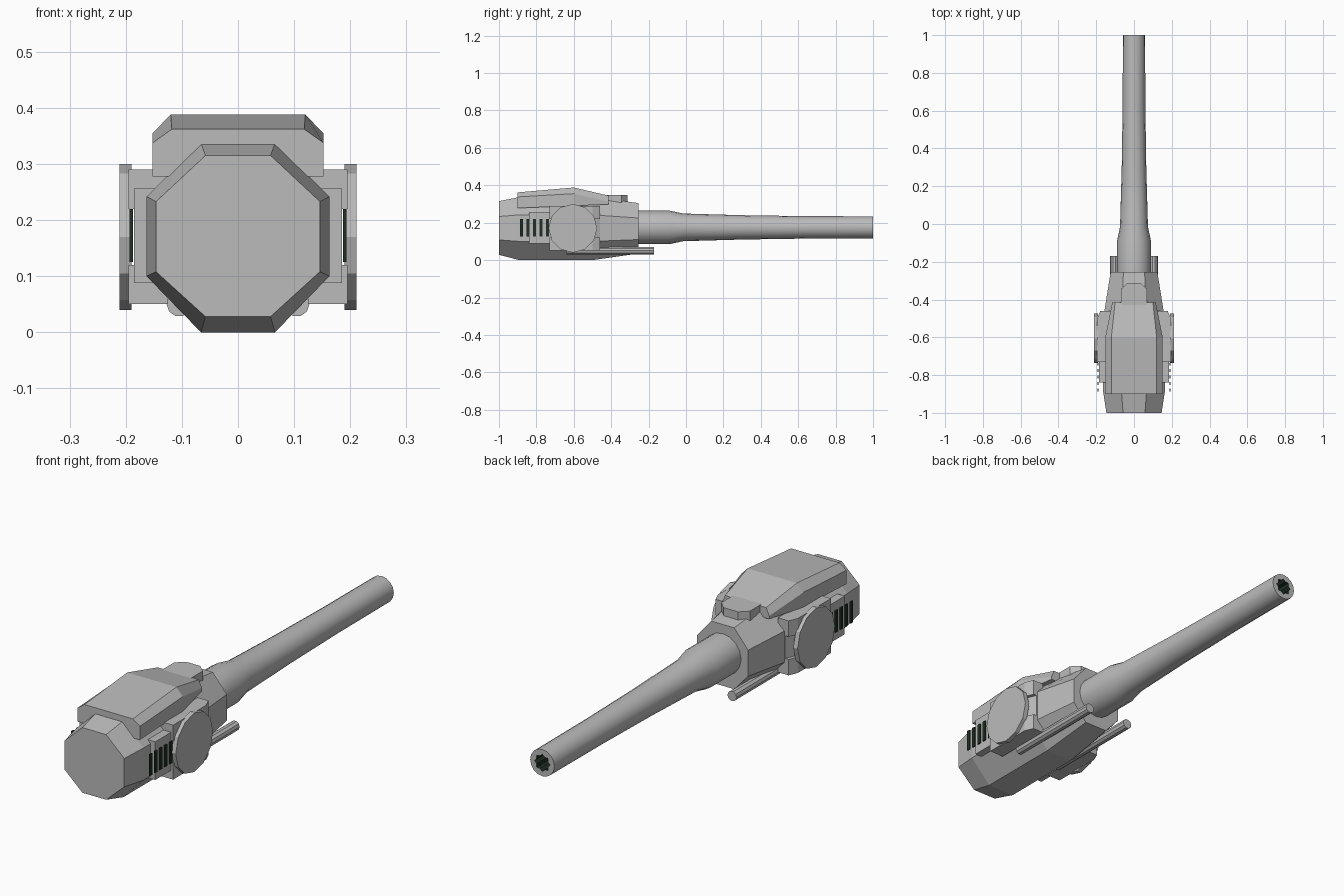
import bpy, bmesh, math

if "Cube" in bpy.data.objects:
    bpy.data.objects.remove(bpy.data.objects["Cube"])


def material(name, colour):
    m = bpy.data.materials.new(name)
    m.diffuse_color = (*colour, 1)
    m.use_nodes = True
    m.node_tree.nodes["Principled BSDF"].inputs["Base Color"].default_value = m.diffuse_color
    return m


GREY = material("steel grey", (0.5, 0.5, 0.5))
DARK = material("dark green black", (0.015, 0.03, 0.018))


def loft(name, rings, mat=GREY, smooth=False):
    """Skin a row of equal-length rings and cap both ends."""
    bm = bmesh.new()
    rows = [[bm.verts.new(p) for p in ring] for ring in rings]
    n = len(rows[0])
    for a, b in zip(rows, rows[1:]):
        for i in range(n):
            j = (i + 1) % n
            bm.faces.new((a[i], a[j], b[j], b[i]))
    bm.faces.new(rows[0])
    bm.faces.new(rows[-1])
    bmesh.ops.recalc_face_normals(bm, faces=bm.faces)
    me = bpy.data.meshes.new(name)
    bm.to_mesh(me)
    bm.free()
    me.materials.append(mat)
    ob = bpy.data.objects.new(name, me)
    bpy.context.collection.objects.link(ob)
    if smooth:
        bpy.ops.object.select_all(action='DESELECT')
        ob.select_set(True)
        bpy.context.view_layer.objects.active = ob
        bpy.ops.object.shade_smooth_by_angle(angle=math.radians(35))
    return ob


def box(name, x, y, z, mat=GREY):
    return loft(name, [[(x[0], v, z[0]), (x[1], v, z[0]), (x[1], v, z[1]), (x[0], v, z[1])] for v in y], mat)


def ring_y(y, r, n, cx=0, cz=0.175):
    return [(cx + r * math.cos(math.tau * i / n), y, cz + r * math.sin(math.tau * i / n)) for i in range(n)]


# Octagonal hull: y, half width, corner half width, bottom, lower side, upper side, top
hull = []
for y, w, c, z0, z1, z2, z3 in [(-1, 0.146, 0.058, 0.028, 0.108, 0.233, 0.315),
                                (-0.89, 0.163, 0.066, 0, 0.1, 0.242, 0.337),
                                (-0.5, 0.163, 0.066, 0, 0.1, 0.242, 0.337),
                                (-0.255, 0.124, 0.056, 0.035, 0.11, 0.225, 0.305)]:
    hull.append([(-c, y, z0), (c, y, z0), (w, y, z1), (w, y, z2),
                 (c, y, z3), (-c, y, z3), (-w, y, z2), (-w, y, z1)])
loft("hull", hull)

# Armoured roof: y, half width, top half width, bottom, shoulder, top
roof = []
for y, w, t, z0, z1, z2 in [(-0.9, 0.152, 0.118, 0.278, 0.338, 0.362),
                            (-0.6, 0.152, 0.12, 0.29, 0.355, 0.388),
                            (-0.415, 0.115, 0.1, 0.298, 0.312, 0.345)]:
    roof.append([(-w, y, z0), (w, y, z0), (w, y, z1), (t, y, z2), (-t, y, z2), (-w, y, z1)])
loft("roof_plate", roof)

# Small hatch ahead of the roof
hatch = [(-0.07, -0.43), (0.07, -0.43), (0.07, -0.345), (0.035, -0.312), (-0.035, -0.312), (-0.07, -0.345)]
loft("hatch", [[(x, y, z) for x, y in hatch] for z in (0.29, 0.348)])

# Barrel with a fluted dark bore
profile = [(-0.27, 0.09), (-0.09, 0.09), (-0.015, 0.074), (0.3, 0.065), (0.64, 0.06), (1, 0.059)]
N = 16
rings = [ring_y(y, r, N) for y, r in profile]
bore = []
for y in (1, 0.85):
    bore.append([(math.cos(math.tau * i / N) * (0.038, 0.03)[i % 2], y,
                  0.175 + math.sin(math.tau * i / N) * (0.038, 0.03)[i % 2]) for i in range(N)])
barrel = loft("barrel", rings + bore, smooth=True)
barrel.data.materials.append(DARK)
for p in barrel.data.polygons:
    if p.center.y > 0.84 and math.hypot(p.center.x, p.center.z - 0.175) < 0.04:
        p.material_index = 1

# Parts repeated on both sides
for side, s in (("right", 1), ("left", -1)):
    # Mount with a notch at mid height
    for part, x, z in (("core", 0.178, (0.05, 0.29)), ("upper", 0.195, (0.22, 0.29)), ("lower", 0.195, (0.05, 0.12))):
        outline = [(0.125, -0.73), (x, -0.73), (x, -0.5), (x - 0.017, -0.46), (0.125, -0.46)]
        loft(f"{side}_mount_{part}", [[(s * a, b, h) for a, b in outline] for h in z])
    # Round shield
    loft(f"{side}_shield", [[(s * x, -0.605 + 0.13 * math.sin(math.tau * i / 12),
                              0.17 + 0.13 * math.cos(math.tau * i / 12)) for i in range(12)] for x in (0.19, 0.211)])
    # Rear equipment box and dark vent slats
    box(f"{side}_rear_box", (s * 0.13, s * 0.185), (-0.84, -0.72), (0.088, 0.256))
    for i in range(5):
        y = -0.88 + i * 0.035
        box(f"{side}_vent_slat_{i}", (s * 0.187, s * 0.193), (y - 0.008, y + 0.008), (0.125, 0.22), DARK)
    # Lower tube
    loft(f"{side}_tube", [ring_y(y, 0.022, 10, s * 0.105, 0.05) for y in (-0.64, -0.17)], smooth=True)
